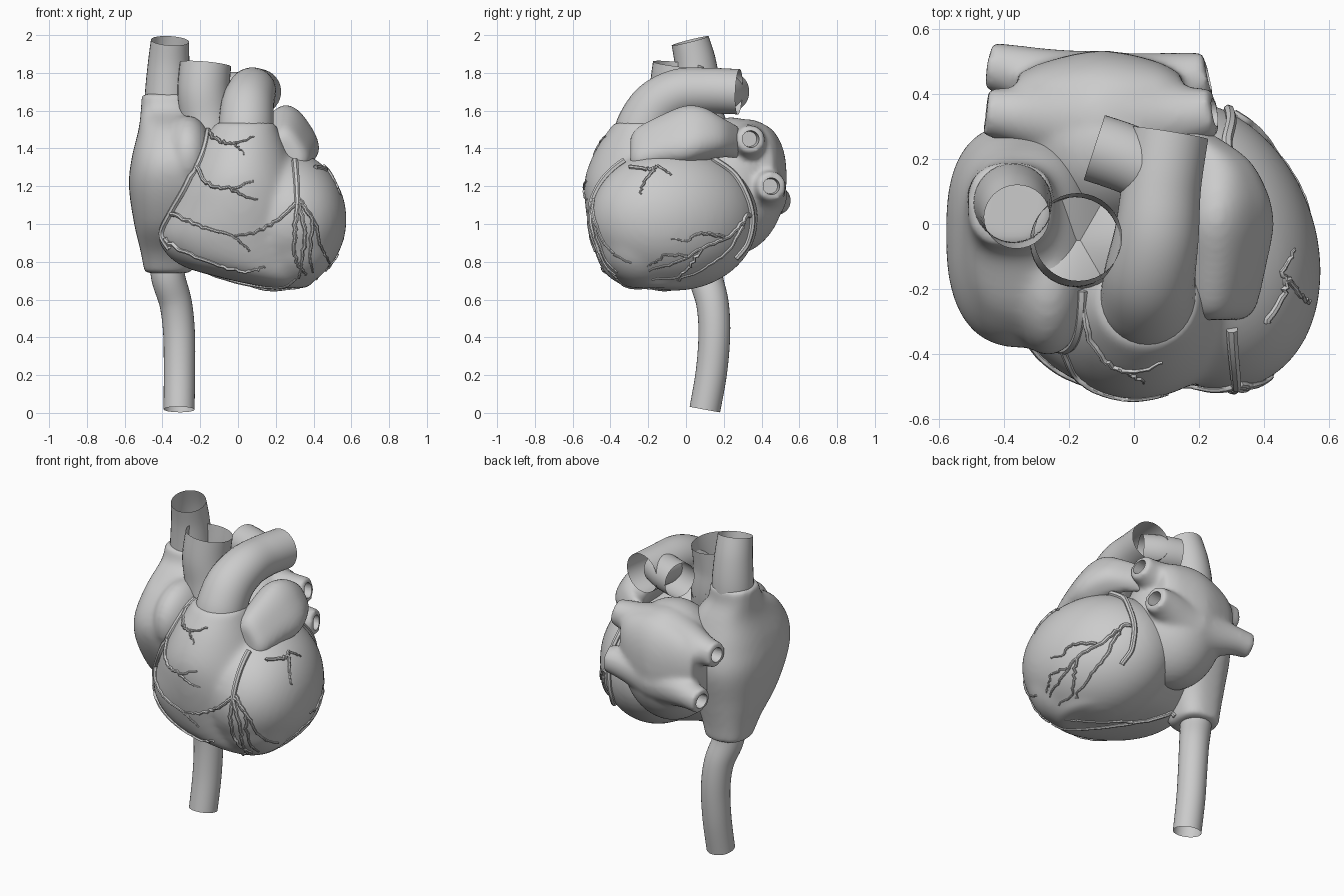
import bpy, bmesh, math, random
from mathutils import Vector, Matrix
from mathutils.bvhtree import BVHTree

if "Cube" in bpy.data.objects:
    bpy.data.objects.remove(bpy.data.objects["Cube"])

random.seed(4)


def spline(pts, n=6):
    """Catmull-Rom through tuples of any length."""
    P = [pts[0]] + list(pts) + [pts[-1]]
    out = []
    for i in range(1, len(P) - 2):
        for k in range(n):
            t = k / n
            out.append(tuple(0.5 * (2 * b + (c - a) * t + (2 * a - 5 * b + 4 * c - d) * t * t
                                    + (3 * b - a - 3 * c + d) * t ** 3)
                             for a, b, c, d in zip(P[i - 1], P[i], P[i + 1], P[i + 2])))
    return out + [tuple(pts[-1])]


def skin(bm, rings, caps):
    rows = [[bm.verts.new(p) for p in r] for r in rings]
    n = len(rows[0])
    for a, b in zip(rows, rows[1:]):
        for i in range(n):
            bm.faces.new((a[i], a[(i + 1) % n], b[(i + 1) % n], b[i]))
    if caps:
        bm.faces.new(rows[0][::-1])
        bm.faces.new(rows[-1])


def loft(bm, secs, u, v, p=2.0, sides=40):
    """Closed loft of superellipses (x, y, z, ru, rv) along fixed axes u, v."""
    u, v = Vector(u), Vector(v)
    rings = []
    for x, y, z, a, b in spline(secs, 5):
        ring = []
        for i in range(sides):
            t = math.tau * i / sides
            c, s = math.cos(t), math.sin(t)
            c = math.copysign(abs(c) ** (2 / p), c)
            s = math.copysign(abs(s) ** (2 / p), s)
            ring.append(Vector((x, y, z)) + u * (a * c) + v * (b * s))
        rings.append(ring)
    skin(bm, rings, True)


def tube(bm, pts, sides=32, caps=False):
    """Tube through (x, y, z, r) points with a transported frame."""
    C = [Vector(p[:3]) for p in pts]
    u, rings = None, []
    for i, c in enumerate(C):
        t = (C[min(i + 1, len(C) - 1)] - C[max(i - 1, 0)]).normalized()
        u = t.orthogonal() if u is None else u - t * u.dot(t)
        u.normalize()
        w = t.cross(u)
        rings.append([c + (u * math.cos(math.tau * k / sides) + w * math.sin(math.tau * k / sides)) * pts[i][3]
                      for k in range(sides)])
    skin(bm, rings, caps)


def ball(bm, loc, rad, rot=0.0):
    m = Matrix.Translation(loc) @ Matrix.Rotation(rot, 4, 'Z') @ Matrix.Diagonal((*rad, 1))
    bmesh.ops.create_icosphere(bm, subdivisions=4, radius=1, matrix=m)


def finish(name, bm, voxel=0, smooth=8, cutter=None):
    bmesh.ops.recalc_face_normals(bm, faces=bm.faces)
    me = bpy.data.meshes.new(name)
    bm.to_mesh(me)
    bm.free()
    ob = bpy.data.objects.new(name, me)
    bpy.context.collection.objects.link(ob)
    bpy.ops.object.select_all(action='DESELECT')
    bpy.context.view_layer.objects.active = ob
    ob.select_set(True)
    if voxel:
        r = ob.modifiers.new("fuse", 'REMESH')
        r.mode, r.voxel_size = 'VOXEL', voxel
        s = ob.modifiers.new("soften", 'SMOOTH')
        s.factor, s.iterations = 0.5, smooth
        if cutter:
            c = ob.modifiers.new("holes", 'BOOLEAN')
            c.operation, c.object, c.solver = 'DIFFERENCE', cutter, 'EXACT'
        for m in [m.name for m in ob.modifiers]:
            bpy.ops.object.modifier_apply(modifier=m)
        if cutter:
            bpy.data.objects.remove(cutter)
    bpy.ops.object.shade_smooth_by_angle(angle=math.radians(50))
    return ob


X, Y, Z = (1, 0, 0), (0, 1, 0), (0, 0, 1)

# ventricles: right chamber loft fused with the left ellipsoid and the apex
bm = bmesh.new()
loft(bm, [(.27, -.14, .66, .1, .16), (.17, -.15, .71, .24, .25), (.05, -.14, .79, .37, .32),
          (.0, -.12, .93, .425, .385), (.01, -.1, 1.1, .395, .435), (.01, -.14, 1.25, .32, .395),
          (.02, -.2, 1.4, .24, .275), (.04, -.24, 1.54, .155, .14)], X, Y)
ball(bm, (.212, -.065, 1.025), (.348, .46, .38), .36)
ball(bm, (.285, -.225, .925), (.24, .25, .262), .3)
ventricles = finish("ventricles", bm, .016, 24)

# right atrium with its ear
bm = bmesh.new()
loft(bm, [(-.37, .1, .74, .125, .125), (-.365, .07, .85, .15, .17), (-.35, .01, 1.0, .2, .26),
          (-.34, -.025, 1.2, .238, .335), (-.33, -.045, 1.35, .233, .33), (-.34, -.02, 1.5, .187, .255),
          (-.375, .045, 1.6, .14, .15), (-.378, .06, 1.69, .132, .128)], X, Y, 2.6)
ball(bm, (-.265, -.17, 1.36), (.13, .235, .215))
right_atrium = finish("right_atrium", bm, .015, 14)

# left atrium: pillow body with two spindles ending in hollow lung vein mouths
bm = bmesh.new()
for x, y, z in [(-.46, .345, 1.36), (-.45, .485, 1.12), (.25, .345, 1.45), (.235, .455, 1.2)]:
    s = 1 if x < 0 else -1
    tube(bm, [(x - s * .02, y, z, .046), (x + s * .09, y - .01, z, .04)], 20, True)
holes = finish("vein_holes", bm)
holes.hide_render = True
bm = bmesh.new()
ball(bm, (-.08, .24, 1.2), (.29, .285, .365))
loft(bm, [(-.36, .4, 1.24, .06, .15), (-.27, .375, 1.25, .125, .22), (-.1, .345, 1.25, .188, .29),
          (.07, .375, 1.29, .125, .22), (.15, .395, 1.31, .06, .15)], Y, Z, 2.3)
tube(bm, spline([(-.455, .345, 1.36, .075), (-.36, .335, 1.36, .09), (-.1, .32, 1.38, .175),
                 (.14, .33, 1.43, .1), (.248, .345, 1.45, .073)]), caps=True)
tube(bm, spline([(-.447, .485, 1.12, .075), (-.35, .465, 1.13, .085), (-.1, .38, 1.15, .155),
                 (.12, .43, 1.19, .1), (.228, .455, 1.2, .075)]), caps=True)
left_atrium = finish("left_atrium", bm, .014, 8, holes)

# left atrial ear
bm = bmesh.new()
loft(bm, [(.265, -.295, 1.375, .05, .085), (.275, -.255, 1.395, .075, .125), (.285, -.12, 1.44, .095, .15),
          (.295, 0, 1.47, .1, .168), (.285, .1, 1.475, .1, .145), (.25, .2, 1.455, .09, .1),
          (.15, .28, 1.43, .08, .08)], (.83, 0, .55), (-.55, 0, .83), 2.6)
finish("left_atrial_ear", bm, .013, 6)

# great vessels, all open tubes
for name, path in {
    "upper_vena_cava": [(-.375, .065, 1.55, .122), (-.372, .065, 1.7, .12), (-.367, .05, 1.85, .11),
                        (-.36, .022, 1.97, .101)],
    "lower_vena_cava": [(-.38, .1, .85, .088), (-.37, .105, .72, .09), (-.33, .14, .58, .086),
                        (-.312, .15, .42, .084), (-.31, .135, .22, .083), (-.312, .1, .018, .082)],
    "aorta": [(-.14, -.08, 1.35, .13), (-.165, -.055, 1.55, .138), (-.182, -.055, 1.7, .138),
              (-.172, -.04, 1.845, .136)],
    "pulmonary_trunk": [(.04, -.24, 1.44, .148), (.043, -.22, 1.52, .146), (.05, -.15, 1.625, .14),
                        (.07, -.03, 1.693, .13), (.085, .12, 1.705, .122), (.11, .28, 1.7, .12)],
    "pulmonary_branch": [(.08, .15, 1.7, .1), (-.02, .2, 1.7, .105), (-.122, .235, 1.7, .105)],
}.items():
    bm = bmesh.new()
    tube(bm, spline(path))
    finish(name, bm)

# aortic valve: three cusps
bm = bmesh.new()
hub = bm.verts.new((-.165, -.05, 1.53))
rim = [bm.verts.new((-.165 + .137 * math.cos(a), -.05 + .137 * math.sin(a), 1.52 + .06 * abs(math.cos(1.5 * a))))
       for a in (math.tau * k / 30 for k in range(30))]
for k in range(30):
    bm.faces.new((hub, rim[k], rim[(k + 1) % 30]))
finish("aortic_valve", bm)

# coronary vessels: flat paths projected on the heart wall
V, F = [], []
for ob in (ventricles, right_atrium, left_atrium):
    o = len(V)
    V += [v.co.copy() for v in ob.data.vertices]
    F += [[o + i for i in p.vertices] for p in ob.data.polygons]
wall = BVHTree.FromPolygons(V, F)
VIEWS = {"front": (lambda a, b: Vector((a, -2, b)), Vector((0, 1, 0))),
         "side": (lambda a, b: Vector((2, a, b)), Vector((-1, 0, 0))),
         "below": (lambda a, b: Vector((a, b, -1)), Vector((0, 0, 1)))}


def vessel(bm, view, r, *path, wiggle=.006):
    start, d = VIEWS[view]
    if r > .015:
        wiggle = 0
    runs = [[]]
    flat = spline(path, 7)
    for i, (a, b) in enumerate(flat):
        hit, nrm, _, _ = wall.ray_cast(start(a + random.uniform(-wiggle, wiggle),
                                             b + random.uniform(-wiggle, wiggle)), d)
        if hit:
            rr = r * (1 - (.6 if r < .015 else .15) * i / len(flat))
            p = hit + nrm * rr * .4
            if runs[-1] and (p - Vector(runs[-1][-1][:3])).length > .13:
                runs.append([])
            runs[-1].append((*p, rr))
    pts = max(runs, key=len)
    if len(pts) > 2:
        tube(bm, pts, 7, True)


f, s = "front", "side"
bm = bmesh.new()
vessel(bm, f, .018, (-.165, 1.49), (-.19, 1.38), (-.27, 1.2), (-.35, 1.06), (-.4, .95), (-.36, .87))
vessel(bm, f, .012, (-.16, 1.48), (-.1, 1.44), (-.03, 1.43), (.09, 1.46))
vessel(bm, f, .008, (-.05, 1.43), (.0, 1.41), (.03, 1.37))
vessel(bm, f, .013, (-.22, 1.32), (-.17, 1.22), (-.05, 1.19), (.08, 1.23))
vessel(bm, f, .009, (-.04, 1.19), (.03, 1.15), (.1, 1.13))
vessel(bm, f, .013, (-.36, 1.06), (-.27, 1.02), (-.15, .97), (-.02, .93), (.06, .86))
vessel(bm, f, .013, (-.38, .92), (-.3, .86), (-.1, .78), (.04, .75), (.14, .77))
finish("right_coronary", bm)

bm = bmesh.new()
vessel(bm, f, .018, (.3, 1.33), (.31, 1.22), (.315, 1.1))
vessel(bm, f, .014, (.315, 1.11), (.3, .95), (.31, .8), (.36, .73))
vessel(bm, f, .014, (.315, 1.11), (.35, .97), (.34, .82), (.32, .72))
vessel(bm, f, .013, (.32, 1.12), (.39, 1.02), (.38, .85), (.4, .75))
vessel(bm, f, .012, (.33, 1.12), (.41, 1.0), (.44, .88), (.48, .79))
vessel(bm, f, .012, (.31, 1.11), (.22, 1.03), (.1, .96), (-.02, .94))
vessel(bm, s, .012, (-.3, 1.3), (-.2, 1.29), (-.14, 1.3), (-.08, 1.26))
vessel(bm, s, .01, (-.17, 1.29), (-.22, 1.22), (-.24, 1.16))
finish("left_coronary", bm)

bm = bmesh.new()
vessel(bm, s, .018, (.14, 1.34), (.25, 1.26), (.32, 1.14), (.345, 1.02), (.32, .9), (.26, .82))
vessel(bm, s, .013, (.33, 1.05), (.24, .95), (.1, .88), (-.05, .8), (-.2, .75))
vessel(bm, s, .01, (.2, .93), (.08, .95), (.0, .91), (-.08, .92))
vessel(bm, s, .01, (.08, .87), (.02, .78), (-.06, .72), (-.18, .71))
vessel(bm, s, .012, (.3, 1.0), (.22, .86), (.08, .76), (-.05, .7))
vessel(bm, s, .008, (.0, .83), (-.1, .84), (-.16, .8), (-.2, .78))
finish("circumflex_vessels", bm)

bm = bmesh.new()
vessel(bm, "below", .014, (-.24, .08), (-.05, -.05), (.12, -.18), (.3, -.36))
vessel(bm, "below", .01, (-.05, -.05), (.08, -.06), (.2, -.12), (.32, -.22))
finish("lower_vessels", bm)
